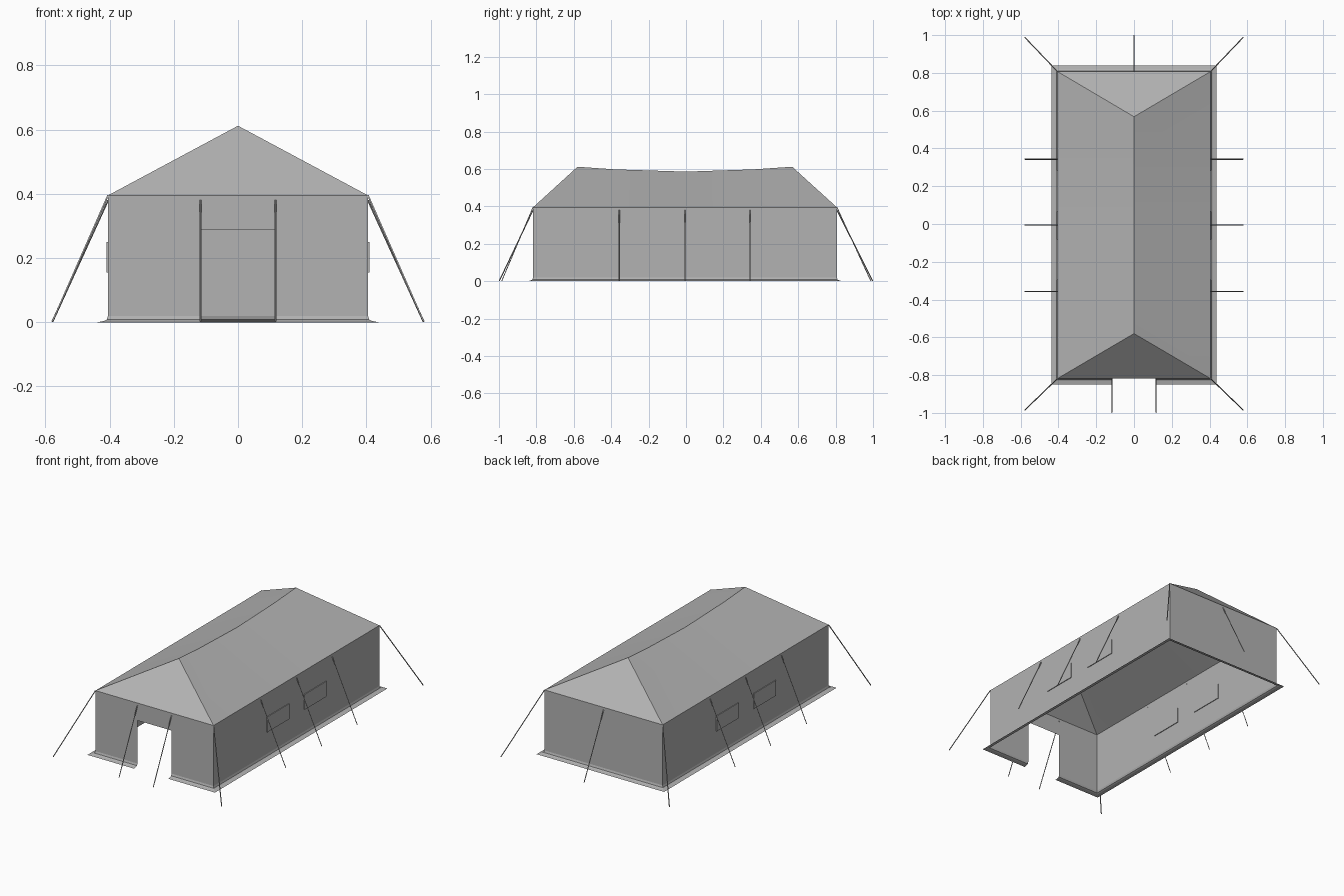
import bpy, bmesh
from mathutils import Vector

cube = bpy.data.objects.get("Cube")
if cube:
    bpy.data.objects.remove(cube, do_unlink=True)

# Canvas colour shared by every part
canvas = bpy.data.materials.new("grey canvas")
canvas.use_nodes = True
canvas.diffuse_color = (0.45, 0.45, 0.45, 1)
canvas.node_tree.nodes["Principled BSDF"].inputs["Base Color"].default_value = (0.45, 0.45, 0.45, 1)

HALF, FRONT, BACK, EAVE = 0.405, -0.818, 0.807, 0.395
DOOR, DOOR_TOP = 0.117, 0.287


def finish(name, bm):
    bmesh.ops.recalc_face_normals(bm, faces=bm.faces)
    mesh = bpy.data.meshes.new(name)
    bm.to_mesh(mesh)
    bm.free()
    mesh.materials.append(canvas)
    obj = bpy.data.objects.new(name, mesh)
    bpy.context.collection.objects.link(obj)
    return obj


def loft(name, profile):
    """Stack rectangular rings of (outward offset, height), leaving the doorway open."""
    bm = bmesh.new()
    rings = []
    for out, z in profile:
        x, f, b = HALF + out, FRONT - out, BACK + out
        outline = [(-x, f), (-DOOR, f), (DOOR, f), (x, f), (x, b), (-x, b)]
        rings.append([bm.verts.new((px, py, z)) for px, py in outline])
    for k in range(len(rings) - 1):
        low, high = rings[k], rings[k + 1]
        for i in range(6):
            if i == 1 and profile[k + 1][1] <= DOOR_TOP:
                continue
            j = (i + 1) % 6
            bm.faces.new((low[i], low[j], high[j], high[i]))
    return finish(name, bm)


# Walls and the flared ground skirt
loft("walls", [(0, 0.02), (0, DOOR_TOP), (0, EAVE)])
loft("ground_skirt", [(0.032, 0), (0.013, 0.004), (0.004, 0.008), (0, 0.02)])

# Hipped roof with a sagging ridge
bm = bmesh.new()
ridge_line = [(-0.58, 0.612), (-0.38, 0.598), (0, 0.586), (0.36, 0.598), (0.568, 0.612)]
ridge = [bm.verts.new((0, y, z)) for y, z in ridge_line]
eaves = []
for side in (-1, 1):
    ys = [FRONT] + [y for y, z in ridge_line[1:-1]] + [BACK]
    eave = [bm.verts.new((side * HALF, y, EAVE)) for y in ys]
    eaves.append(eave)
    for i in range(len(ridge) - 1):
        bm.faces.new((eave[i], eave[i + 1], ridge[i + 1], ridge[i]))
for end in (0, -1):
    bm.faces.new((eaves[0][end], eaves[1][end], ridge[end]))
roof = finish("roof", bm)
bpy.context.view_layer.objects.active = roof
roof.select_set(True)
bpy.ops.object.shade_smooth_by_angle(angle=0.35)


def rope(name, top, foot, radius=0.003):
    """Square-section guy rope between two points."""
    top, foot = Vector(top), Vector(foot)
    bm = bmesh.new()
    bmesh.ops.create_cone(bm, cap_ends=True, segments=4, radius1=radius, radius2=radius,
                          depth=(top - foot).length)
    turn = (top - foot).to_track_quat('Z', 'X').to_matrix()
    bmesh.ops.rotate(bm, verts=bm.verts, matrix=turn)
    bmesh.ops.translate(bm, verts=bm.verts, vec=(top + foot) / 2)
    finish(name, bm)


# Guy ropes and window panels, mirrored left and right
for side, label in ((1, "left"), (-1, "right")):
    rope(f"front_corner_rope_{label}", (side * HALF, FRONT, EAVE), (side * 0.578, -0.985, 0.002))
    rope(f"back_corner_rope_{label}", (side * HALF, BACK, EAVE), (side * 0.578, 0.988, 0.002))
    rope(f"door_rope_{label}", (side * DOOR, FRONT, 0.38), (side * DOOR, -0.998, 0.002))
    for n, y in enumerate((-0.357, -0.005, 0.343)):
        rope(f"side_rope_{label}_{n + 1}", (side * HALF, y, 0.38), (side * 0.578, y, 0.002))
    for n, y in enumerate((-0.19, 0.175)):
        bm = bmesh.new()
        bmesh.ops.create_cube(bm, size=1)
        bmesh.ops.scale(bm, verts=bm.verts, vec=(0.009, 0.215, 0.095))
        bmesh.ops.translate(bm, verts=bm.verts, vec=(side * HALF, y, 0.203))
        finish(f"window_panel_{label}_{n + 1}", bm)
rope("back_rope", (0, BACK, 0.38), (0, 0.998, 0.002))
